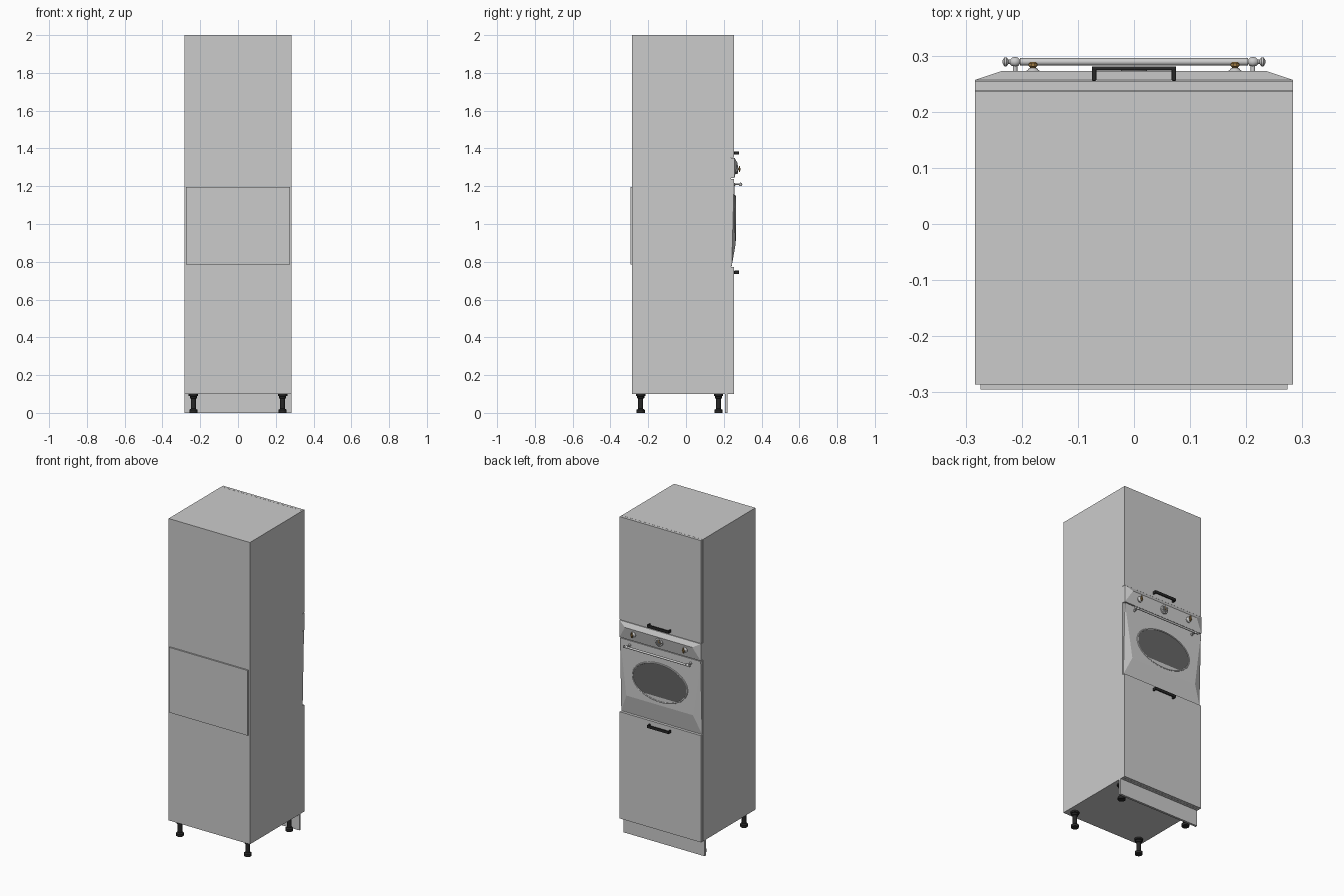
import bpy, bmesh
from math import pi, cos, sin, radians
from mathutils import Matrix

if "Cube" in bpy.data.objects:
    bpy.data.objects.remove(bpy.data.objects["Cube"])


def mat(name, c):
    m = bpy.data.materials.new(name)
    m.diffuse_color = (*c, 1)
    m.use_nodes = True
    m.node_tree.nodes["Principled BSDF"].inputs["Base Color"].default_value = m.diffuse_color
    return m


BLACK = mat("black", (0.02, 0.02, 0.02))
BRASS = mat("brass", (0.35, 0.2, 0.06))
GLASS = mat("dark_glass", (0.13, 0.13, 0.13))


def finish(name, bm, material=None, smooth=False):
    bmesh.ops.recalc_face_normals(bm, faces=bm.faces)
    me = bpy.data.meshes.new(name)
    bm.to_mesh(me)
    bm.free()
    ob = bpy.data.objects.new(name, me)
    bpy.context.collection.objects.link(ob)
    if material:
        me.materials.append(material)
    if smooth:
        bpy.ops.object.select_all(action='DESELECT')
        ob.select_set(True)
        bpy.context.view_layer.objects.active = ob
        bpy.ops.object.shade_smooth_by_angle(angle=radians(40))
    return ob


def box(name, x, y, z, material=None, bevel=0):
    """Box from (min, max) ranges."""
    bm = bmesh.new()
    bmesh.ops.create_cube(bm, size=1)
    for v in bm.verts:
        v.co = [r[0] if c < 0 else r[1] for c, r in zip(v.co, (x, y, z))]
    if bevel:
        bmesh.ops.bevel(bm, geom=bm.edges[:], offset=bevel, segments=2,
                        affect='EDGES', profile=0.5)
    return finish(name, bm, material)


def hull(name, pts):
    """Convex panel from half its corners, mirrored in x."""
    bm = bmesh.new()
    for x, y, z in pts:
        bm.verts.new((x, y, z))
        bm.verts.new((-x, y, z))
    bmesh.ops.convex_hull(bm, input=bm.verts[:])
    bmesh.ops.dissolve_limit(bm, angle_limit=0.01, verts=bm.verts[:], edges=bm.edges[:])
    return finish(name, bm)


def lathe(name, prof, loc, axis='Z', material=None, n=24):
    """Turned part: profile of (radius, height) along the given axis."""
    bm = bmesh.new()
    rings = [[bm.verts.new((r * cos(2 * pi * i / n), r * sin(2 * pi * i / n), h))
              for i in range(n)] for r, h in prof]
    for a, b in zip(rings, rings[1:]):
        for i in range(n):
            j = (i + 1) % n
            bm.faces.new((a[i], a[j], b[j], b[i]))
    bm.faces.new(rings[0])
    bm.faces.new(rings[-1])
    rot = {'Z': Matrix(), 'Y': Matrix.Rotation(-pi / 2, 4, 'X'),
           'X': Matrix.Rotation(pi / 2, 4, 'Y')}[axis]
    bm.transform(Matrix.Translation(loc) @ rot)
    return finish(name, bm, material, True)


W, B, F, D, T = 0.283, -0.286, 0.237, 0.255, 0.016

# Carcass
for s, side in ((-1, "left"), (1, "right")):
    box(f"{side}_side", sorted((s * W, s * (W - T))), (B, F), (0.1, 2.0))
inner = (-W + T, W - T)
for name, z in (("bottom", 0.1), ("lower_shelf", 0.765), ("oven_top_shelf", 1.34), ("top", 2 - T)):
    box(f"{name}_board", inner, (B, F), (z, z + T))
box("rear_board", inner, (B, B + 0.005), (0.1, 2.0))

# Doors and plinth
box("upper_door", (-W, W), (F + 0.001, D), (1.352, 2.0))
box("lower_door", (-W, W), (F + 0.001, D), (0.1, 0.772))
box("plinth", (-W, W), (0.206, 0.22), (0, 0.1))

# Door pulls
for name, z in (("upper", 1.376), ("lower", 0.744)):
    box(f"{name}_pull_bar", (-0.075, 0.075), (0.274, 0.281), (z - 0.009, z + 0.009), BLACK, 0.002)
    for s in (-1, 1):
        box(f"{name}_pull_post", sorted((s * 0.067, s * 0.075)), (D, 0.277),
            (z - 0.009, z + 0.009), BLACK, 0.002)

# Adjustable legs
leg = [(0.022, 0), (0.022, 0.016), (0.013, 0.022), (0.013, 0.075),
       (0.019, 0.078), (0.019, 0.088), (0.025, 0.09), (0.025, 0.1)]
for x in (-0.236, 0.236):
    for y in (-0.24, 0.172):
        lathe("leg", leg, (x, y, 0), material=BLACK)

# Oven body, showing through at the rear
box("oven_body", (-0.274, 0.274), (-0.295, F), (0.785, 1.195))

# Facetted control panel and oven door
hull("control_panel", [(W, F, 1.35), (W, F, 1.243), (W, 0.257, 1.35),
                       (W, 0.257, 1.243), (0.235, 0.273, 1.322)])
hull("oven_door", [(0.281, F, 1.238), (0.281, F, 0.776), (0.281, 0.255, 1.238),
                   (0.281, 0.242, 0.776), (0.232, 0.262, 0.89)])

# Oval window and its rim
RX, RZ, CZ = 0.19, 0.118, 1.03
bm = bmesh.new()
bmesh.ops.create_cone(bm, cap_ends=True, segments=64, radius1=1, radius2=1, depth=0.006)
bm.transform(Matrix.Translation((0, 0.258, CZ)) @ Matrix.Diagonal((RX, 1, RZ, 1))
             @ Matrix.Rotation(pi / 2, 4, 'X'))
finish("oven_window", bm, GLASS, True)
bm = bmesh.new()
N, M, r = 64, 8, 0.005
ring = [[bm.verts.new(((RX + r * cos(2 * pi * j / M)) * cos(2 * pi * i / N),
                       0.259 + r * sin(2 * pi * j / M),
                       CZ + (RZ + r * cos(2 * pi * j / M)) * sin(2 * pi * i / N)))
         for j in range(M)] for i in range(N)]
for i in range(N):
    for j in range(M):
        a, b, k = ring[i], ring[(i + 1) % N], (j + 1) % M
        bm.faces.new((a[j], b[j], b[k], a[k]))
finish("window_rim", bm, None, True)

# Towel-rail handle with turned ends
end = [(0.003, 0.203), (0.007, 0.206), (0.009, 0.212), (0.007, 0.218), (0.004, 0.221),
       (0.004, 0.224), (0.008, 0.227), (0.008, 0.231), (0.003, 0.234)]
rail = [(r, -h) for r, h in reversed(end)] + [(0.0065, -0.203), (0.0065, 0.203)] + end
lathe("oven_handle_rail", rail, (0, 0.289, 1.21), 'X')
for x in (-0.212, 0.212):
    lathe("oven_handle_post", [(0.008, 0), (0.008, 0.006), (0.004, 0.01), (0.004, 0.036)],
          (x, 0.252, 1.21), 'Y')

# Control knobs
for x in (-0.18, 0.18):
    lathe("knob_base", [(0.017, 0), (0.017, 0.008), (0.009, 0.013), (0.007, 0.016)],
          (x, 0.262, 1.29), 'Y')
    lathe("knob", [(0.005, 0), (0.005, 0.007), (0.008, 0.01), (0.008, 0.014), (0.005, 0.017)],
          (x, 0.272, 1.29), 'Y', BRASS)
    box("knob_lever", (x - 0.004, x + 0.004), (0.28, 0.287), (1.275, 1.308), BRASS, 0.0015)

# Clock in the middle of the panel
lathe("clock_bezel", [(0.026, 0), (0.026, 0.01), (0.022, 0.013)], (0, 0.261, 1.29), 'Y')
lathe("clock_face", [(0.02, 0), (0.02, 0.0015)], (0, 0.2735, 1.29), 'Y', GLASS)
box("clock_hand", (-0.001, 0.001), (0.274, 0.276), (1.29, 1.306), BRASS)
box("clock_pointer", (-0.016, 0.001), (0.274, 0.276), (1.289, 1.291), BRASS)
